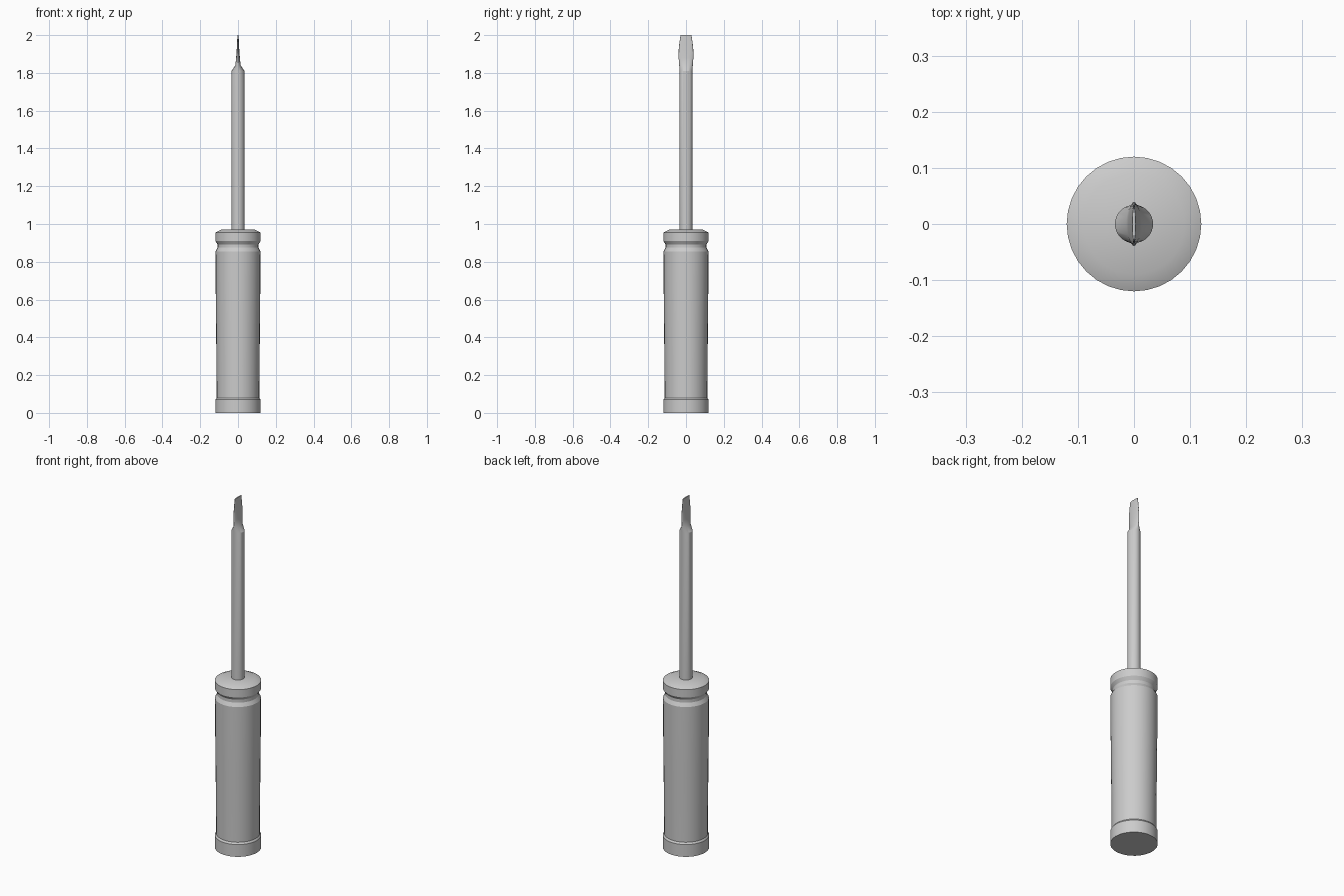
import bpy, bmesh
from math import cos, sin, tau

if "Cube" in bpy.data.objects:
    bpy.data.objects.remove(bpy.data.objects["Cube"])


def loft(name, rings, sides=32):
    """Stack elliptical rings (x radius, y radius, z) into a capped solid."""
    bm = bmesh.new()
    loops = [[bm.verts.new((rx * cos(tau * i / sides), ry * sin(tau * i / sides), z))
              for i in range(sides)] for rx, ry, z in rings]
    for a, b in zip(loops, loops[1:]):
        for i in range(sides):
            j = (i + 1) % sides
            bm.faces.new((a[i], a[j], b[j], b[i]))
    bm.faces.new(loops[0][::-1])
    bm.faces.new(loops[-1])
    mesh = bpy.data.meshes.new(name)
    bm.to_mesh(mesh)
    bm.free()
    obj = bpy.data.objects.new(name, mesh)
    bpy.context.collection.objects.link(obj)
    bpy.ops.object.select_all(action='DESELECT')
    obj.select_set(True)
    bpy.context.view_layer.objects.active = obj
    bpy.ops.object.shade_smooth_by_angle(angle=0.5)
    return obj


# Handle: base ring, gently flared grip, groove and chamfered collar
handle = [(0.12, 0.0), (0.12, 0.07), (0.113, 0.08), (0.114, 0.25), (0.116, 0.45),
          (0.118, 0.65), (0.119, 0.855), (0.108, 0.875), (0.108, 0.892),
          (0.12, 0.91), (0.12, 0.955), (0.09, 0.97)]
loft("handle", [(r, r, z) for r, z in handle])

# Shaft: round rod flattening into a slotted blade tip
loft("shaft_and_blade", [
    (0.034, 0.034, 0.95), (0.034, 0.034, 1.81), (0.014, 0.036, 1.84),
    (0.010, 0.039, 1.88), (0.007, 0.039, 1.92), (0.005, 0.035, 1.96),
    (0.003, 0.029, 2.0)])
